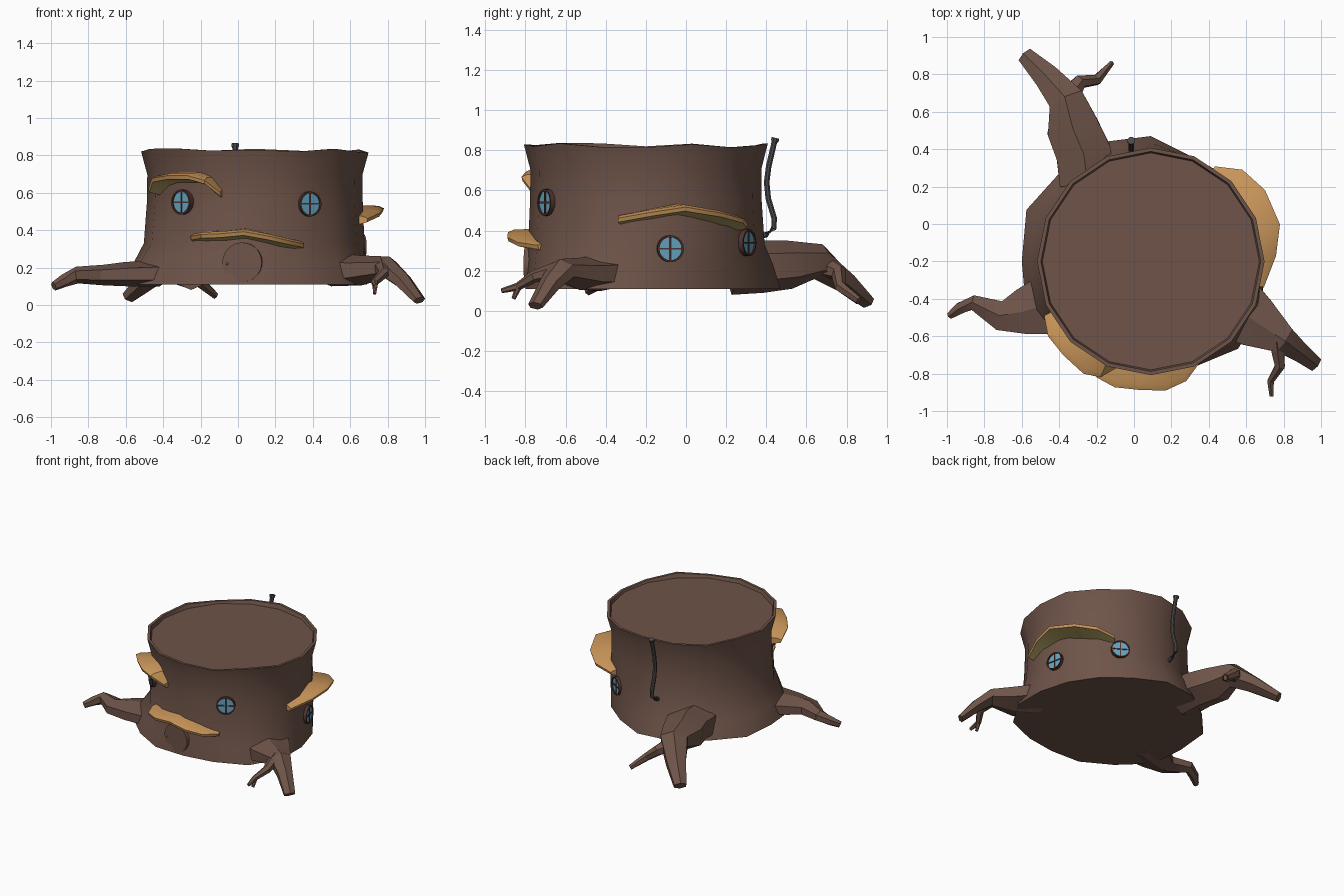
import bpy, bmesh, math
from mathutils import Vector, Matrix
from mathutils.bvhtree import BVHTree

if "Cube" in bpy.data.objects:
    bpy.data.objects.remove(bpy.data.objects["Cube"])

CX, CY = 0.09, -0.20   # trunk axis


def mat(name, rgb):
    m = bpy.data.materials.new(name)
    m.diffuse_color = (*rgb, 1)
    m.use_nodes = True
    m.node_tree.nodes["Principled BSDF"].inputs["Base Color"].default_value = m.diffuse_color
    return m


BARK = mat("bark brown", (0.156, 0.088, 0.066))
FRAME = mat("dark frame brown", (0.08, 0.035, 0.028))
TAN = mat("shelf tan", (0.58, 0.30, 0.10))
CREAM = mat("shelf underside", (0.52, 0.42, 0.15))
GLASS = mat("window blue", (0.13, 0.38, 0.55))
METAL = mat("pipe grey", (0.075, 0.072, 0.07))
GOLD = mat("knob gold", (0.60, 0.36, 0.05))


def finish(bm, name, mats, angle=35):
    bmesh.ops.recalc_face_normals(bm, faces=bm.faces[:])
    me = bpy.data.meshes.new(name)
    bm.to_mesh(me)
    bm.free()
    for m in mats:
        me.materials.append(m)
    ob = bpy.data.objects.new(name, me)
    bpy.context.collection.objects.link(ob)
    bpy.ops.object.select_all(action='DESELECT')
    ob.select_set(True)
    bpy.context.view_layer.objects.active = ob
    bpy.ops.object.shade_smooth_by_angle(angle=math.radians(angle))
    return ob


def loft(bm, rings, cap=True):
    """Skin a list of closed rings of points."""
    vs = [[bm.verts.new(p) for p in r] for r in rings]
    n = len(vs[0])
    for a, b in zip(vs, vs[1:]):
        for i in range(n):
            j = (i + 1) % n
            bm.faces.new((a[i], a[j], b[j], b[i]))
    if cap:
        bm.faces.new(vs[0][::-1])
        bm.faces.new(vs[-1])


def polar(deg, r, z):
    a = math.radians(deg)
    return Vector((CX + r * math.cos(a), CY + r * math.sin(a), z))


def tube(bm, pts, sides=6):
    """Tapered limb through points (x, y, z, half width, half height)."""
    P = [Vector(p[:3]) for p in pts]
    rings = []
    for i, p in enumerate(pts):
        t = (P[min(i + 1, len(P) - 1)] - P[max(i - 1, 0)]).normalized()
        ref = Vector((0, 0, 1)) if abs(t.z) < 0.85 else Vector((0, 1, 0))
        s = t.cross(ref).normalized()
        u = s.cross(t)
        rings.append([P[i] + s * p[3] * math.cos(a) + u * p[4] * math.sin(a)
                      for a in (2 * math.pi * (k + 0.5) / sides for k in range(sides))])
    loft(bm, rings)


# Trunk: flared foot, waist, uneven rim and sunken cut top
foot = [.60, .58, .58, .60, .67, .69, .68, .72, .69, .72, .66, .64, .60, .61, .66, .65]
wave = [-.01, .005, -.01, 0, .01, .0, -.01, .008, -.005, .01, .012, 0, .005, -.005, .01, -.008]


def trunk_ring(z, r, blend, wavy=0.0):
    return [polar(i * 22.5, r + (foot[i] - r) * blend, z + wave[i] * wavy) for i in range(16)]


bm = bmesh.new()
loft(bm, [trunk_ring(.11, .58, 1), trunk_ring(.23, .58, .6), trunk_ring(.33, .585, .08),
          trunk_ring(.55, .577, 0), trunk_ring(.70, .575, 0, .5), trunk_ring(.825, .608, 0, 1),
          trunk_ring(.825, .588, 0, 1), trunk_ring(.80, .58, 0)])
tree = BVHTree.FromBMesh(bm)
finish(bm, "trunk", [BARK])

# Roots: each is a main limb plus side twigs
roots = {
    "back_root": [
        [(-.25, .22, .21, .17, .13), (-.27, .38, .22, .17, .13), (-.33, .52, .23, .16, .12),
         (-.36, .66, .245, .11, .09), (-.46, .78, .15, .08, .06), (-.58, .90, .045, .05, .035)],
        [(-.36, .66, .23, .07, .06), (-.29, .76, .19, .04, .04), (-.20, .77, .12, .03, .03),
         (-.12, .86, .05, .015, .02)]],
    "right_root": [
        [(.50, -.42, .19, .22, .09), (.66, -.53, .185, .16, .08), (.80, -.62, .20, .085, .06),
         (.88, -.68, .13, .06, .045), (.97, -.75, .025, .045, .025)],
        [(.76, -.62, .21, .045, .045), (.78, -.76, .17, .03, .03), (.73, -.84, .12, .02, .02),
         (.735, -.92, .10, .012, .012)],
        [(.735, -.83, .13, .018, .018), (.73, -.86, .06, .01, .01)]],
    "left_root": [
        [(-.42, -.42, .17, .20, .07), (-.60, -.47, .165, .14, .065), (-.72, -.49, .16, .09, .055),
         (-.86, -.42, .16, .045, .045), (-.93, -.45, .13, .035, .035), (-.985, -.49, .10, .02, .025)]],
}
for name, limbs in roots.items():
    bm = bmesh.new()
    for limb in limbs:
        tube(bm, limb)
    finish(bm, name, [BARK], 20)

# Bracket fungus shelves: stations of (angle, outer radius, height)
shelves = {
    "upper_left_shelf": [(207, .64, .63), (216, .68, .685), (227, .686, .70), (239, .70, .70),
                         (246.5, .676, .675), (252, .60, .61)],
    "front_shelf": [(235, .60, .375), (245, .685, .385), (254, .70, .388), (265, .69, .40),
                    (276.5, .695, .375), (286.5, .667, .35), (296, .60, .335)],
    "right_shelf": [(-13, .62, .47), (2.5, .67, .50), (16, .718, .525), (32, .72, .495),
                    (45, .693, .465), (56, .613, .44)],
}
for name, stations in shelves.items():
    bm = bmesh.new()
    loft(bm, [[polar(a, .53, z + .01), polar(a, r - .03, z + .005), polar(a, r, z - .008),
               polar(a, r - .006, z - .028), polar(a, .53, z - .05)] for a, r, z in stations])
    bmesh.ops.recalc_face_normals(bm, faces=bm.faces[:])
    for f in bm.faces:
        f.material_index = 1 if f.normal.z < -.4 else 0
    finish(bm, name, [TAN, CREAM], 30)


def wall_frame(deg, z):
    """Matrix on the trunk wall: local z outward, local y up."""
    d = polar(deg, 1, 0) - polar(deg, 0, 0)
    hit = tree.ray_cast(polar(deg, 2, z), -d)[0]
    x = Vector((0, 0, 1)).cross(d)
    return Matrix.Translation(hit) @ Matrix((x, (0, 0, 1), d)).transposed().to_4x4()


def disc(bm, M, r, z0, z1, n=20):
    loft(bm, [[M @ Vector((r * math.cos(2 * math.pi * k / n), r * math.sin(2 * math.pi * k / n), z))
               for k in range(n)] for z in (z0, z1)])


def box(bm, M, sx, sy, sz, z):
    bmesh.ops.create_cube(bm, size=1, matrix=M @ Matrix.Translation((0, 0, z))
                          @ Matrix.Diagonal((sx, sy, sz, 1)))


# Round windows: glass disc, ring frame and cross bars
for n, (deg, z) in enumerate([(228, .55), (300.5, .54), (12, .31), (60, .34)], 1):
    M = wall_frame(deg, z)
    bm = bmesh.new()
    disc(bm, M, .06, -.03, .014)
    finish(bm, f"window_glass_{n}", [GLASS])
    bm = bmesh.new()
    prof = [(.058, -.03), (.067, -.03), (.067, .022), (.058, .022)]
    loft(bm, [[M @ Vector((r * math.cos(2 * math.pi * k / 20), r * math.sin(2 * math.pi * k / 20), h))
               for k in range(20)] for r, h in prof + prof[:1]], cap=False)
    box(bm, M, .12, .008, .01, .014)
    box(bm, M, .008, .12, .01, .014)
    finish(bm, f"window_frame_{n}", [FRAME])

# Round door and knob
M = wall_frame(263.5, .228)
bm = bmesh.new()
disc(bm, M, .106, -.05, .012, 28)
finish(bm, "door", [BARK])
bm = bmesh.new()
bmesh.ops.create_icosphere(bm, subdivisions=1, radius=.008,
                           matrix=M @ Matrix.Translation((-.08, -.008, .018)))
finish(bm, "door_knob", [GOLD])

# Crooked stove pipe with a flared cap
bm = bmesh.new()
tube(bm, [(-.015, y, z, .015, .015) for y, z in
          [(.34, .36), (.40, .38), (.437, .41), (.44, .46), (.41, .56), (.402, .64), (.412, .72), (.44, .84)]], 8)
tube(bm, [(-.015, .438, .835, .014, .014), (-.015, .443, .85, .021, .021), (-.015, .446, .862, .021, .021)], 8)
finish(bm, "stove_pipe", [METAL])
